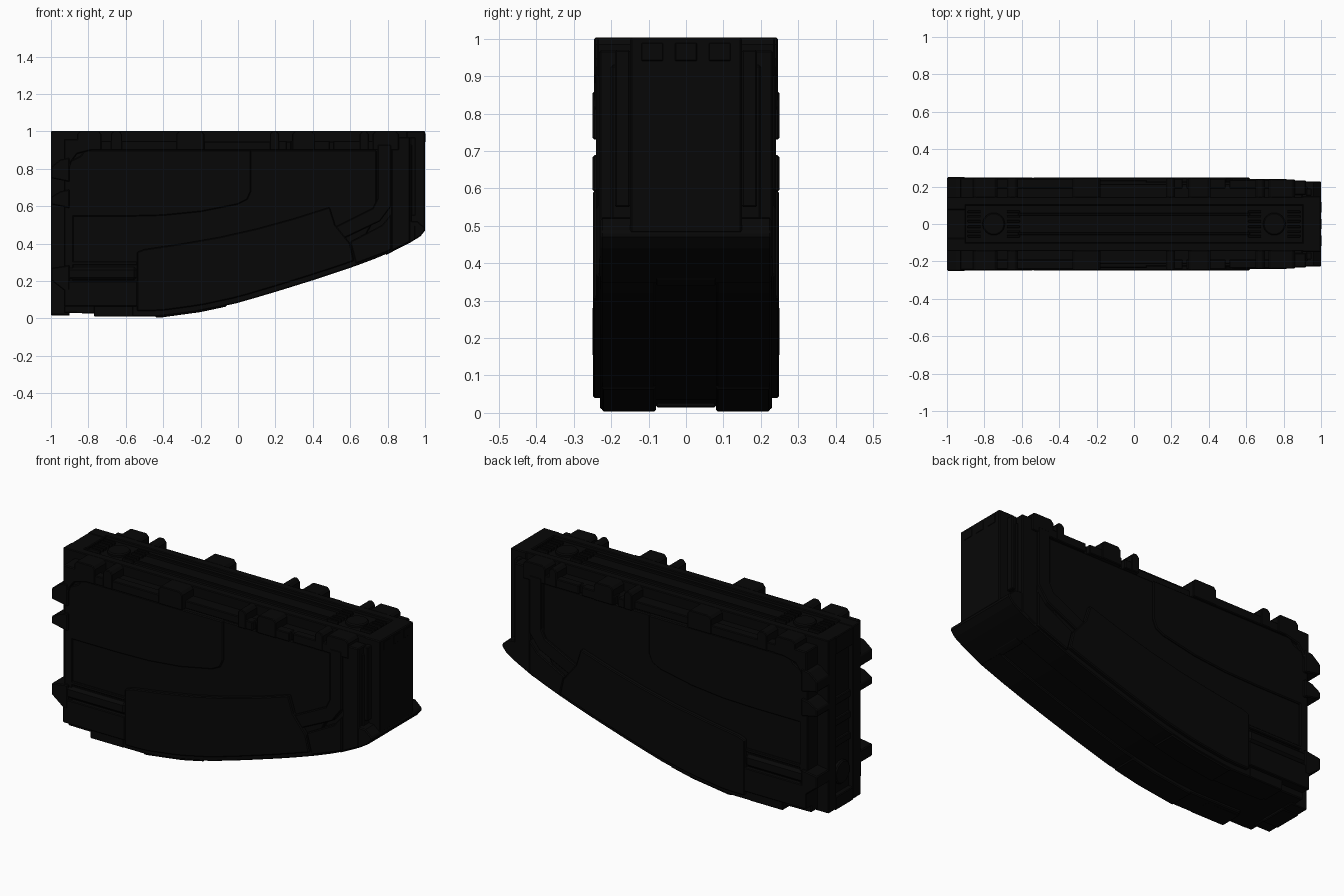
import bpy, bmesh, math

if "Cube" in bpy.data.objects:
    bpy.data.objects.remove(bpy.data.objects["Cube"])

black = bpy.data.materials.new("matte_black")
black.diffuse_color = (0.0022, 0.0022, 0.0022, 1)
black.use_nodes = True
black.node_tree.nodes["Principled BSDF"].inputs["Base Color"].default_value = black.diffuse_color

CURVE = [(-1, .015), (-.62, .01), (-.42, .01), (-.2, .04), (0, .083), (.2, .142), (.4, .204),
         (.6, .27), (.8, .345), (.92, .405), (.985, .445), (1, .47)]


def keel(x):
    """Height of the curved underside at x."""
    for (a, za), (b, zb) in zip(CURVE, CURVE[1:]):
        if x <= b:
            return za + (zb - za) * (x - a) / (b - a)
    return .47


def keel_line(x0, x1, lift=0, n=16):
    xs = [x0 + (x1 - x0) * i / n for i in range(n + 1)]
    return [(x, keel(x) + lift) for x in xs]


def finish(name, bm, bevel):
    bmesh.ops.recalc_face_normals(bm, faces=bm.faces)
    me = bpy.data.meshes.new(name)
    bm.to_mesh(me)
    bm.free()
    me.materials.append(black)
    ob = bpy.data.objects.new(name, me)
    bpy.context.collection.objects.link(ob)
    if bevel:
        m = ob.modifiers.new("edge", 'BEVEL')
        m.width, m.segments, m.limit_method = bevel, 1, 'ANGLE'
        m.angle_limit = math.radians(40)
    return ob


def prism(name, pts, y0, y1, both=True, bevel=.005):
    """Extrude an x-z outline from y0 to y1, repeated on the other side if asked."""
    bm = bmesh.new()
    for s in ((1, -1) if both else (1,)):
        a = [bm.verts.new((x, s * y0, z)) for x, z in pts]
        b = [bm.verts.new((x, s * y1, z)) for x, z in pts]
        bm.faces.new(a)
        bm.faces.new(b)
        for i in range(len(a)):
            j = (i + 1) % len(a)
            bm.faces.new((a[i], a[j], b[j], b[i]))
    return finish(name, bm, bevel)


def box(name, x0, x1, y0, y1, z0, z1, both=True, bevel=.004):
    return prism(name, [(x0, z0), (x1, z0), (x1, z1), (x0, z1)], y0, y1, both, bevel)


def disc(name, loc, r, h, axis='Z'):
    bm = bmesh.new()
    bmesh.ops.create_cone(bm, cap_ends=True, segments=24, radius1=r, radius2=r, depth=h)
    for v in bm.verts:
        if axis == 'X':
            v.co.x, v.co.z = v.co.z, v.co.x
        v.co.x += loc[0]
        v.co.y += loc[1]
        v.co.z += loc[2]
    return finish(name, bm, .006)


# central body with a shallow central channel along the underside
prism("core", keel_line(-.93, .93, .015) + [(.93, .93), (-.93, .93)], -.2, .2, False)
prism("keel_rail", keel_line(-.76, .95) + keel_line(-.76, .95, .08)[::-1], .08, .228)
prism("keel_lip", keel_line(-.44, -.06, -.006) + keel_line(-.44, -.06, .05)[::-1], .08, .225)
prism("keel_slot_bar", keel_line(.79, .83, -.002, 2) + keel_line(.79, .83, .06, 2)[::-1],
      -.08, .08, False, .003)

# main flank panel and the raised upper panel with its curved lower edge
prism("flank_panel", [(-.92, .2)] + keel_line(-.54, .62, .05) + [(.74, .55), (.74, .9), (-.92, .9)],
      .19, .226)
prism("upper_panel", [(-.9, .545), (-.6, .545), (-.4, .55), (-.2, .57), (0, .61), (.05, .635),
                      (.07, .68), (.07, .9), (-.82, .9), (-.84, .87), (-.9, .84)], .21, .236)

# lower armour plate set slightly above the curved underside
prism("lower_plate", keel_line(-.54, .62, .03) + [(.6, .4), (.52, .5), (.49, .595), (.3, .535),
      (.1, .48), (-.1, .435), (-.3, .4), (-.5, .37), (-.54, .355)], .2, .249)

# stepped frame that turns down and inward at the nose
prism("nose_frame", [(.745, .93), (.745, .64), (.72, .59), (.52, .49), (.57, .43), (.76, .52),
                     (.82, .6), (.82, .93)], .19, .24)
prism("nose_brace", keel_line(.63, .82, .012, 6) + [(.82, .56), (.77, .5), (.6, .41)], .19, .24)
prism("nose_column", keel_line(.82, .92, .005, 6) + [(.92, .97), (.82, .97)], .155, .232)
prism("nose_block", [(.9, .47), (1, .48), (1, 1.003), (.9, 1.003)], -.15, .15, False)
box("nose_side_rib", .92, .95, .15, .19, .55, .97)

# chin that flares out below the nose
prism("nose_chin", keel_line(.8, 1, 0, 8) + [(1, .485), (.96, .52), (.8, .53)], -.228, .228, False)
for y in (-.09, 0, .09):
    box("nose_latch", .985, 1.002, y - .03, y + .03, .94, .99, False, .003)

# tail end: narrow full-height frame with a recessed middle
box("tail_post", -1, -.9, .075, .145, .02, 1.003)
box("tail_panel", -.97, -.9, -.08, .08, .02, .97, False)
box("tail_cap", -1, -.9, -.08, .08, .9, 1, False)
box("tail_base_bar", -1, -.9, -.08, .08, .015, .09, False)
disc("tail_socket", (-.975, 0, .2), .065, .03, 'X')
for z in (.38, .5, .62):
    box("tail_slat", -.985, -.96, -.075, .075, z - .02, z + .02, False)

# tail corners: wall, flared ribs and feet
box("tail_corner_wall", -.93, -.88, .13, .236, .1, .95)
prism("tail_top_corner", [(-.93, .76), (-.91, .78), (-.89, .84), (-.86, .88), (-.78, .9),
                          (-.78, .96), (-.93, .96)], .14, .246)
prism("tail_upper_rib", [(-1, .75), (-.9, .73), (-.9, .86), (-.95, .85), (-1, .81)], .13, .25)
prism("tail_mid_rib", [(-1, .61), (-.9, .59), (-.9, .69), (-.95, .68), (-1, .65)], .13, .25)
prism("tail_lower_rib", [(-1, .205), (-.93, .15), (-.9, .15), (-.9, .285), (-1, .27)], .13, .25)
box("tail_foot", -.93, -.54, .14, .249, .065, .2)
box("tail_foot_lip", -.77, -.56, .1, .23, .01, .1)
box("flank_rail", -.95, -.54, .2, .246, .205, .275, True, .015)
box("flank_rail_cap", -.92, -.54, .2, .236, .285, .305)

# top deck: raised middle spine, lower side ledges, ribs and round sockets
box("deck_side_ledge", -.9, .9, .14, .215, .9, .945)
box("deck_center", -.93, .93, -.11, .11, .92, .985, False)
box("deck_spine_rim", -.93, .93, .1, .145, .92, 1.003)
box("deck_channel_rail", -.62, .62, .045, .06, .97, 1, True, .003)
for x in (-.75, .75):
    disc("round_socket", (x, 0, .98), .06, .044)
    for y in (.015, .04, .065):
        for x0, x1 in ((x - .14, x - .07), (x + .07, x + .14)):
            box("socket_rib", x0, x1, y - .006, y + .006, .975, 1, True, .002)

# upright tabs and low brackets along both top edges
for x0, x1 in ((-.86, -.73), (-.68, -.62), (-.33, -.18), (.17, .22), (.29, .41), (.65, .7),
               (.72, .86)):
    prism("top_tab", [(x0, .9), (x1, .9), (x1, .985), (x1 - .015, 1.003), (x0 + .015, 1.003),
                      (x0, .985)], .14, .246 if x1 < .62 else .238, True, .004)
for x0, x1 in ((-.8, -.64), (-.64, -.18), (.2, .27), (.27, .5), (.5, .76)):
    box("edge_bracket", x0 + .01, x1 - .01, .19, .242 if x1 < .7 else .236, .9, .95)
